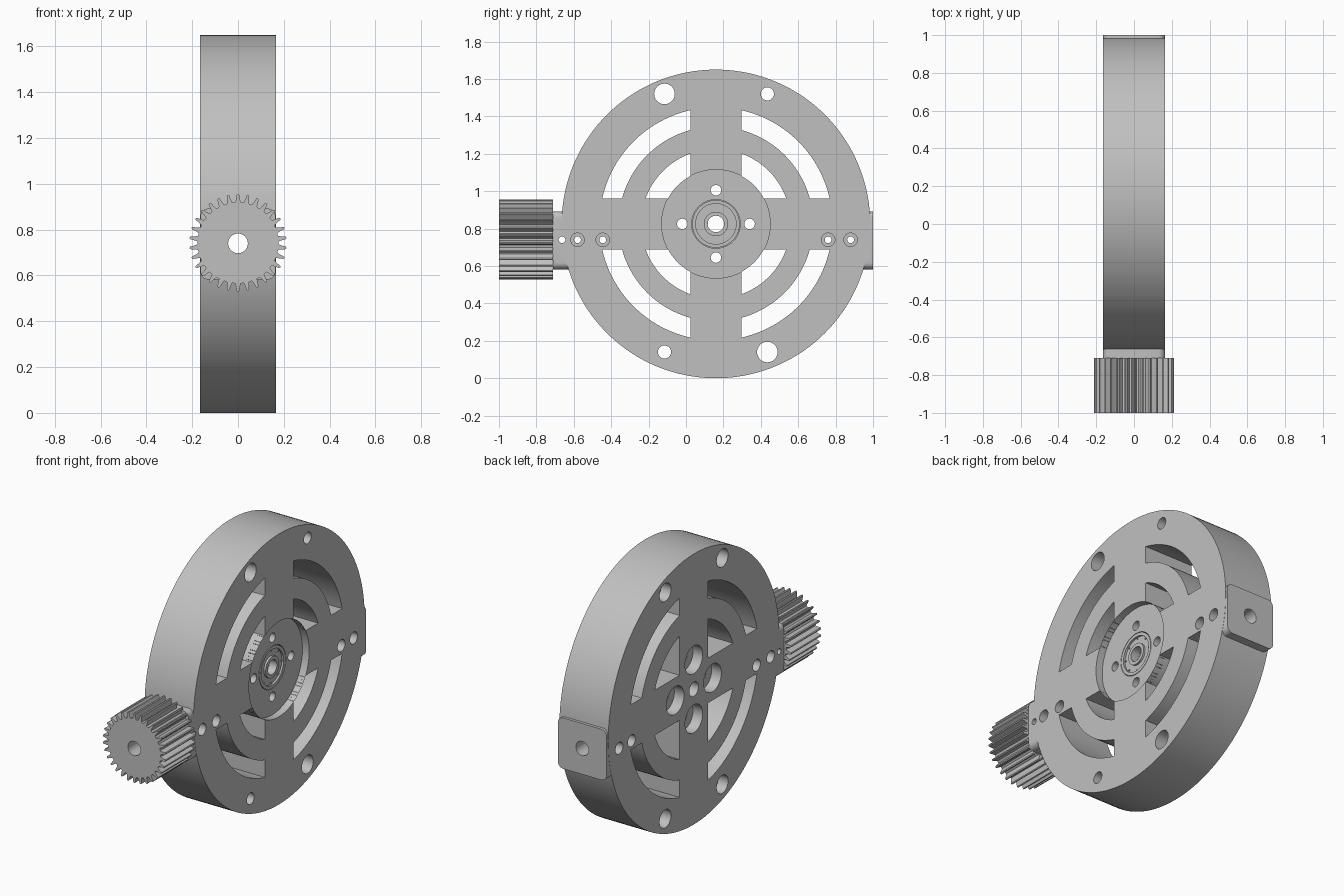
import bpy, bmesh, math
from mathutils import Vector

cube = bpy.data.objects.get("Cube")
if cube:
    bpy.data.objects.remove(cube)

CY, CZ = 0.16, 0.825      # wheel axis
AXLE_Z = 0.74             # gear axis height
HALF = 0.165              # half the wheel width
HUB_X = 0.12              # recessed hub face
ARM = 0.137               # half the spoke width

grey = bpy.data.materials.new("machined grey")
grey.use_nodes = True
colour = (0.53, 0.53, 0.53, 1)
grey.diffuse_color = colour
grey.node_tree.nodes["Principled BSDF"].inputs["Base Color"].default_value = colour


def prism(name, points, axis, start, end):
    """Extrude an outline along x (outline in y, z) or along y (outline in x, z)."""
    place = (lambda u, v, w: (w, u, v)) if axis == "x" else (lambda u, v, w: (u, w, v))
    bm = bmesh.new()
    face = bm.faces.new([bm.verts.new(place(u, v, start)) for u, v in points])
    extruded = bmesh.ops.extrude_face_region(bm, geom=[face])["geom"]
    verts = [g for g in extruded if isinstance(g, bmesh.types.BMVert)]
    bmesh.ops.translate(bm, verts=verts, vec=Vector(place(0, 0, end - start)))
    bmesh.ops.recalc_face_normals(bm, faces=bm.faces)
    mesh = bpy.data.meshes.new(name)
    bm.to_mesh(mesh)
    bm.free()
    mesh.materials.append(grey)
    obj = bpy.data.objects.new(name, mesh)
    bpy.context.collection.objects.link(obj)
    return obj


def arc(u, v, r, a, b, n):
    return [(u + r * math.cos(a + (b - a) * i / n), v + r * math.sin(a + (b - a) * i / n))
            for i in range(n + 1)]


def circle(u, v, r, n=32):
    return arc(u, v, r, 0, math.tau, n)[:-1]


def combine(target, tool, operation="DIFFERENCE"):
    mod = target.modifiers.new(operation.title(), "BOOLEAN")
    mod.operation, mod.solver, mod.object = operation, "EXACT", tool
    bpy.context.view_layer.objects.active = target
    bpy.ops.object.modifier_apply(modifier=mod.name)
    bpy.data.objects.remove(tool)


def drill(target, u, v, r, axis="x", start=-1.5, end=1.5, n=32):
    combine(target, prism("drill", circle(u, v, r, n), axis, start, end))


def smooth(obj):
    bpy.ops.object.select_all(action="DESELECT")
    obj.select_set(True)
    bpy.context.view_layer.objects.active = obj
    bpy.ops.object.shade_smooth_by_angle(angle=math.radians(25))


def sector(inner, outer):
    """Outline of one quadrant slot between spokes, around the origin."""
    a = math.asin(ARM / outer)
    points = arc(0, 0, outer, a, math.pi / 2 - a, 24)
    if inner is None:
        return points + [(ARM, ARM)]
    b = math.asin(ARM / inner)
    return points + arc(0, 0, inner, math.pi / 2 - b, b, 24)


# Wheel body
wheel = prism("wheel", circle(CY, CZ, 0.825, 144), "x", -HALF, HALF)

# Rounded mounting blocks at front and back
for start, end in ((-0.71, -0.55), (0.87, 1.0)):
    outline = []
    for k, (sx, sz) in enumerate(((1, 1), (-1, 1), (-1, -1), (1, -1))):
        outline += arc(sx * 0.129, AXLE_Z - 0.003 + sz * 0.12, 0.035,
                       k * math.pi / 2, (k + 1) * math.pi / 2, 6)
    combine(wheel, prism("mount", outline, "y", start, end), "UNION")

# Ring slots between the spokes; the hub disc fills only the middle depth
for sy in (1, -1):
    for sz in (1, -1):
        for inner, outer, end in ((0.52, 0.623, 0.3), (0.29, 0.40, 0.3), (None, 0.31, 0.0)):
            outline = [(CY + sy * u, CZ + sz * v) for u, v in sector(inner, outer)]
            combine(wheel, prism("slot", outline, "x", -0.3, end))

# Hub pocket, bearing seat and centre bore
drill(wheel, CY, CZ, 0.29, start=HUB_X, end=0.3, n=96)
drill(wheel, CY, CZ, 0.13, start=0.07, end=0.3, n=64)
drill(wheel, CY, CZ, 0.044)

# Hub bolt holes, counterbored from the left of the wheel's width
for dy, dz in ((0.18, 0), (-0.18, 0), (0, 0.18), (0, -0.18)):
    drill(wheel, CY + dy, CZ + dz, 0.028)
    drill(wheel, CY + dy, CZ + dz, 0.085, start=-0.3, end=-0.10)

# Rim holes: two wide, two narrow with counterbores
for sy, sz in ((-1, 1), (1, 1), (-1, -1), (1, -1)):
    y, z = CY + sy * 0.275, CZ + 0.005 + sz * 0.69
    if sy * sz < 0:
        drill(wheel, y, z, 0.055)
    else:
        drill(wheel, y, z, 0.035)
        drill(wheel, y, z, 0.055, start=-0.3, end=-0.10)

# Clamp screw holes along the axle
for y in (-0.58, -0.445, 0.76, 0.88):
    drill(wheel, y, AXLE_Z, 0.018, n=20)
    drill(wheel, y, AXLE_Z, 0.036, start=0.115, end=0.3)
    drill(wheel, y, AXLE_Z, 0.036, start=-0.3, end=-0.115)
drill(wheel, -0.663, AXLE_Z, 0.018, n=20)

# Axle bore
drill(wheel, 0, AXLE_Z, 0.043, axis="y")
smooth(wheel)

# Bearing: outer race, recessed shield, inner race
for name, outer, inner, top in (("bearing_outer_race", 0.127, 0.108, HUB_X),
                                ("bearing_shield", 0.109, 0.064, HUB_X - 0.012),
                                ("bearing_inner_race", 0.065, 0.044, HUB_X)):
    ring = prism(name, circle(CY, CZ, outer, 64), "x", 0.071, top)
    drill(ring, CY, CZ, inner, n=48)
    smooth(ring)

# Rivets on the bearing shield
for y, z in circle(CY, CZ, 0.1, 8):
    smooth(prism("bearing_rivet", circle(y, z, 0.005, 8), "x", 0.1, HUB_X - 0.006))

# Drive gear
TEETH = 30
tooth = ((-0.33, 0.177), (-0.2, 0.193), (-0.13, 0.21), (0, 0.213),
         (0.13, 0.21), (0.2, 0.193), (0.33, 0.177))
outline = []
for k in range(TEETH):
    for offset, r in tooth:
        a = math.tau * (k + offset) / TEETH
        outline.append((r * math.sin(a), AXLE_Z + 0.002 + r * math.cos(a)))
gear = prism("drive_gear", outline, "y", -1.0, -0.71)
drill(gear, 0, AXLE_Z, 0.043, axis="y")
smooth(gear)
